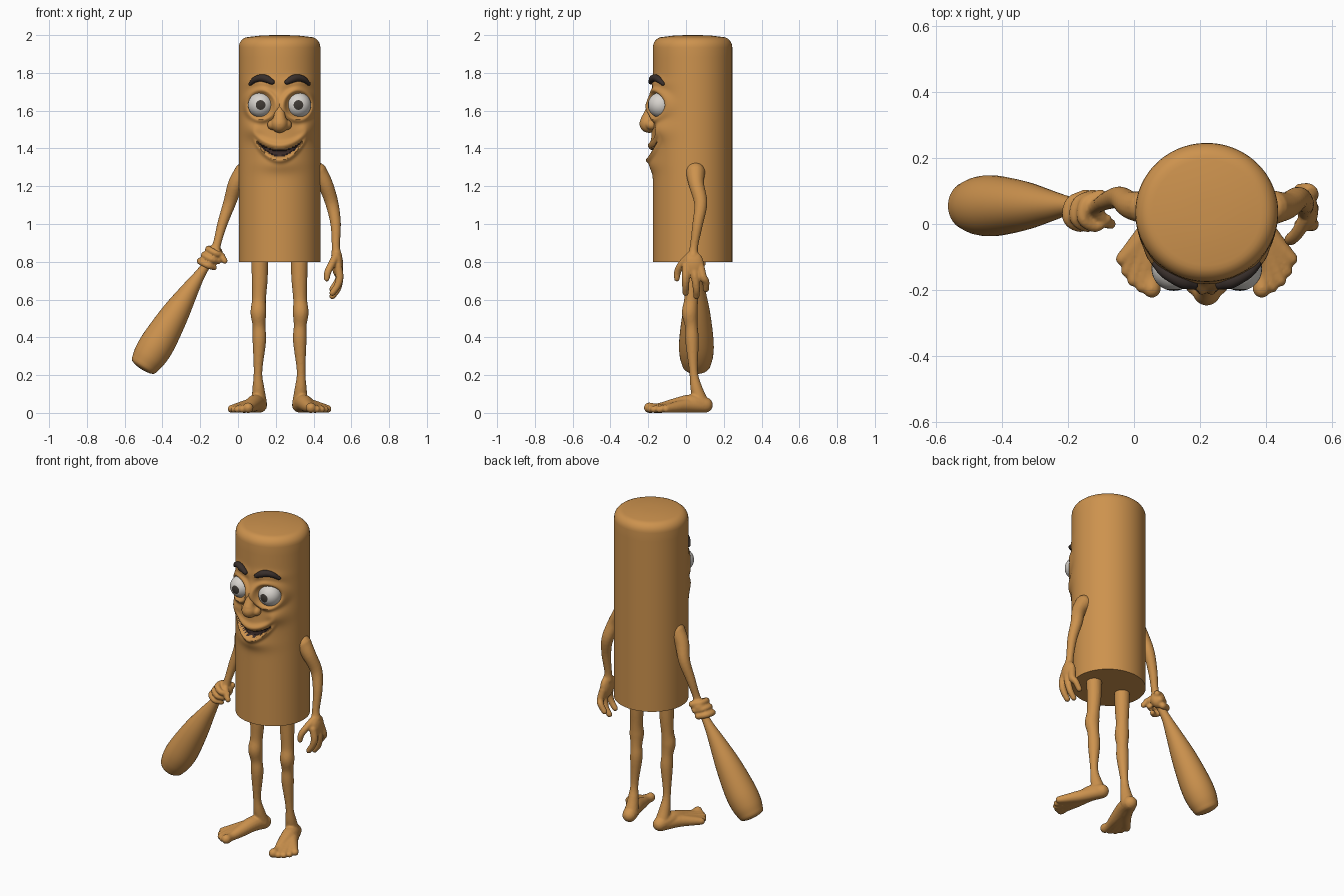
import bpy, bmesh, math
from mathutils import Vector, Matrix

if "Cube" in bpy.data.objects:
    bpy.data.objects.remove(bpy.data.objects["Cube"])

CX, CY, RX, RY = 0.22, 0.035, 0.216, 0.21      # trunk centre and radii


def material(name, rgb):
    m = bpy.data.materials.new(name)
    m.diffuse_color = (*rgb, 1)
    m.use_nodes = True
    m.node_tree.nodes["Principled BSDF"].inputs["Base Color"].default_value = m.diffuse_color
    return m


WOOD = material("wood brown", (0.61, 0.29, 0.076))
WHITE = material("eye white", (0.68, 0.65, 0.61))
PUPIL = material("pupil dark", (0.05, 0.042, 0.035))
BROW = material("brow dark", (0.040, 0.028, 0.024))
MOUTH = material("mouth dark", (0.045, 0.025, 0.022))


def finish(name, bm, mats, blend=0):
    bmesh.ops.recalc_face_normals(bm, faces=bm.faces)
    me = bpy.data.meshes.new(name)
    for f in bm.faces:
        f.smooth = True
    bm.to_mesh(me)
    bm.free()
    ob = bpy.data.objects.new(name, me)
    bpy.context.collection.objects.link(ob)
    for m in mats:
        me.materials.append(m)
    if blend:                                   # fuse overlapping pieces
        r = ob.modifiers.new("fuse", 'REMESH')
        r.mode, r.voxel_size, r.use_smooth_shade = 'VOXEL', blend, True
        s = ob.modifiers.new("soften", 'SMOOTH')
        s.factor, s.iterations = 0.5, 3
    return ob


def tube(bm, pts, cap=1.0, seg=16, sub=5):
    """Closed tube through (x, y, z, radius) points with rounded ends."""
    P = [Vector(p) for p in pts]
    Q = [2 * P[0] - P[1]] + P + [2 * P[-1] - P[-2]]
    path = []
    for i in range(1, len(Q) - 2):
        a, b, c, d = Q[i - 1:i + 3]
        for k in range(sub):
            t = k / sub
            path.append(0.5 * (2 * b + (c - a) * t + (2 * a - 5 * b + 4 * c - d) * t * t
                               + (3 * b - a - 3 * c + d) * t ** 3))
    path.append(P[-1])
    pos = [p.to_3d() for p in path]
    n = len(pos)
    tan = [(pos[min(i + 1, n - 1)] - pos[max(i - 1, 0)]).normalized() for i in range(n)]
    rings = [(pos[i], tan[i], path[i][3]) for i in range(n)]
    arc = [math.radians(a) for a in (25, 50, 70, 85)]
    r0, r1 = path[0][3], path[-1][3]
    head = [(pos[0] - tan[0] * r0 * math.sin(a) * cap, tan[0], r0 * math.cos(a)) for a in reversed(arc)]
    tail = [(pos[-1] + tan[-1] * r1 * math.sin(a) * cap, tan[-1], r1 * math.cos(a)) for a in arc]
    u, prev, first = tan[0].orthogonal(), None, None
    for p, t, r in head + rings + tail:
        u = (u - t * u.dot(t)).normalized()
        w = t.cross(u)
        ring = [bm.verts.new(p + (u * math.cos(a) + w * math.sin(a)) * r)
                for a in (2 * math.pi * k / seg for k in range(seg))]
        if prev:
            for k in range(seg):
                bm.faces.new((prev[k], prev[k - 1], ring[k - 1], ring[k]))
        else:
            bm.faces.new(ring)
        prev = ring
    bm.faces.new(prev)


def blob(bm, c, r, u=20, v=14):
    bmesh.ops.create_uvsphere(bm, u_segments=u, v_segments=v, radius=1,
                              matrix=Matrix.Translation(c) @ Matrix.Diagonal((*r, 1)))


# --- face relief on the trunk -------------------------------------------
def upper_lip(u):
    return 1.392 + 0.045 * (u / 0.12) ** 2


def lower_lip(u):
    return 1.357 + 0.080 * (u / 0.12) ** 2


def relief(u, z):
    u = abs(u)

    def g(u0, z0, su, sz, h):
        return h * math.exp(-((u - u0) / su) ** 2 - ((z - z0) / sz) ** 2)
    d = g(0, 1.40, 0.13, 0.09, 0.012) + g(0, 1.315, 0.10, 0.04, 0.016)     # muzzle, chin
    d += g(0.145, 1.50, 0.045, 0.05, 0.030)                                # cheeks
    d += g(0, 1.61, 0.028, 0.08, 0.030) + g(0.09, 1.745, 0.07, 0.03, 0.016)  # nose bridge, brow ridge
    ring = math.hypot(u - 0.1, z - 1.63) - 0.078
    d += 0.022 * math.exp(-(ring / 0.016) ** 2)                            # eyelids
    edge = max(0, 1 - (u / 0.15) ** 4)
    d += edge * 0.016 * math.exp(-((z - upper_lip(u) - 0.024) / 0.017) ** 2)
    d += edge * 0.020 * math.exp(-((z - lower_lip(u) + 0.018) / 0.015) ** 2)
    if u < 0.12 and lower_lip(u) < z < upper_lip(u):                       # open mouth
        d -= 0.022
    return d


def front(u, z):
    return CY - RY * math.sqrt(max(0, 1 - (u / RX) ** 2)) - relief(u, z)


# trunk: rings with a rounded top edge
levels = [(0.8, 1), (0.9, 1), (1.0, 1), (1.1, 1), (1.16, 1)]
levels += [(1.2 + 0.0075 * i, 1) for i in range(85)] + [(1.88, 1)]
for a in range(0, 91, 15):
    a = math.radians(a)
    levels.append((1.935 + 0.055 * math.sin(a), 0.76 + 0.24 * math.cos(a)))
levels += [(1.998, 0.45), (2.0, 0.15)]
SEG = 180
bm = bmesh.new()
prev = None
for z, s in levels:
    ring = []
    for k in range(SEG):
        a = 2 * math.pi * k / SEG
        u, y = RX * s * math.sin(a), CY - RY * s * math.cos(a)
        if 1.19 < z < 1.86 and math.cos(a) > 0:
            y -= relief(u, z) * min(1, math.cos(a) * 3)
        ring.append(bm.verts.new((CX + u, y, z)))
    if prev:
        for k in range(SEG):
            f = bm.faces.new((prev[k - 1], prev[k], ring[k], ring[k - 1]))
            c = f.calc_center_median()
            u = c.x - CX
            if c.y < CY and abs(u) < 0.12 and lower_lip(u) < c.z < upper_lip(u):
                f.material_index = 1
    else:
        bm.faces.new(ring)
    prev = ring
bm.faces.new(prev)
trunk = finish("trunk", bm, [WOOD, MOUTH])
bpy.context.view_layer.objects.active = trunk
trunk.select_set(True)
bpy.ops.object.shade_smooth_by_angle(angle=math.radians(50))

# nose
bm = bmesh.new()
blob(bm, (CX, -0.195, 1.53), (0.046, 0.052, 0.048))
tube(bm, [(CX, -0.175, 1.66, 0.018), (CX, -0.19, 1.60, 0.026), (CX, -0.205, 1.55, 0.036)])
for s in (-1, 1):
    blob(bm, (CX + s * 0.04, -0.183, 1.525), (0.025, 0.03, 0.027))
finish("nose", bm, [WOOD], 0.006)

for side, s in (("left", -1), ("right", 1)):
    # eye with pupil faces around the forward direction
    bm = bmesh.new()
    c = Vector((CX + s * 0.1, -0.135, 1.63))
    bmesh.ops.create_uvsphere(bm, u_segments=32, v_segments=24, radius=0.067,
                              matrix=Matrix.Translation(c) @ Matrix.Rotation(math.pi / 2, 4, 'X'))
    for f in bm.faces:
        m = f.calc_center_median() - c
        f.material_index = int(m.y < 0 and math.hypot(m.x, m.z) < 0.025)
    finish(side + "_eye", bm, [WHITE, PUPIL])

    # eyebrow following the forehead
    bm = bmesh.new()
    arch = [(0.04, 1.752, 0.014), (0.07, 1.768, 0.02), (0.10, 1.773, 0.019),
            (0.13, 1.764, 0.016), (0.155, 1.742, 0.01)]
    tube(bm, [(CX + s * u, front(u, z) - 0.004, z, r) for u, z, r in arch])
    finish(side + "_eyebrow", bm, [BROW])

    # leg, foot and toes
    bm = bmesh.new()
    parts = [
        [(0.115, .03, .80, .045), (0.115, .03, .7, .042), (.111, .027, .6, .037), (.108, .02, .53, .042),
         (.111, .028, .46, .034), (.113, .032, .38, .036), (.106, .04, .22, .023), (.108, .055, .13, .032),
         (.112, .08, .05, .042)],
        [(.113, .1, .042, .042), (.09, .02, .052, .045), (.07, -.08, .036, .035), (.058, -.15, .026, .025),
         (.054, -.195, .027, .028)],
        [(.11, .1, .036, .036), (.06, 0, .037, .036), (0, -.07, .027, .027), (-.034, -.105, .021, .021)],
        [(.07, 0, .04, .035), (.04, -.12, .026, .026), (.024, -.188, .02, .02)],
        [(.06, 0, .04, .035), (.02, -.11, .026, .024), (-.002, -.17, .019, .019)],
        [(.06, 0, .04, .035), (.0, -.09, .026, .024), (-.022, -.142, .018, .018)]]
    for p in parts:
        tube(bm, [(x if s < 0 else 2 * CX - x, y, z, r) for x, y, z, r in p])
    finish(side + "_leg", bm, [WOOD], 0.006)

# arm gripping the club
bm = bmesh.new()
tube(bm, [(.03, .05, 1.275, .05), (-.012, .058, 1.21, .042), (-.045, .08, 1.11, .034),
          (-.083, .07, 1.0, .027), (-.11, .055, .90, .022), (-.125, .05, .85, .03)])
blob(bm, (-.13, .06, .835), (.046, .04, .05))
for i in range(3):                              # curled fingers
    x, z = -.112 - .022 * i, .855 - .032 * i
    tube(bm, [(x + .01, .085, z, .02), (x - .035, .065, z + .012, .018), (x - .042, .015, z + .01, .018),
              (x - .005, -.008, z - .01, .017), (x + .03, .015, z - .022, .015)])
tube(bm, [(-.12, .04, .86, .02), (-.09, .01, .83, .019), (-.07, .0, .805, .016)])
finish("left_arm", bm, [WOOD], 0.006)

# club
bm = bmesh.new()
tube(bm, [(-.12, .045, .85, .02), (-.19, .055, .75, .026), (-.252, .055, .655, .046), (-.331, .055, .527, .073),
          (-.416, .055, .384, .091), (-.465, .055, .305, .089), (-.50, .055, .25, .074)], cap=0.3, seg=32)
finish("club", bm, [WOOD])

# hanging arm with open hand
bm = bmesh.new()
tube(bm, [(.42, .05, 1.275, .052), (.462, .055, 1.21, .041), (.497, .078, 1.11, .035),
          (.517, .062, 1.0, .028), (.518, .042, .88, .022), (.522, .038, .83, .03)])
blob(bm, (.527, .04, .785), (.03, .055, .07))
for y0, y1, z1 in ((.0, -.002, .635), (.04, .055, .618), (.075, .105, .655)):
    tube(bm, [(.528, y0, .78, .022), (.538, (y0 + y1) / 2, .72, .021), (.527, y1, z1 + .04, .019),
              (.50, y1, z1, .017)])
tube(bm, [(.52, .02, .83, .022), (.495, -.025, .785, .02), (.475, -.045, .745, .019), (.47, -.048, .71, .015)])
finish("right_arm", bm, [WOOD], 0.006)
